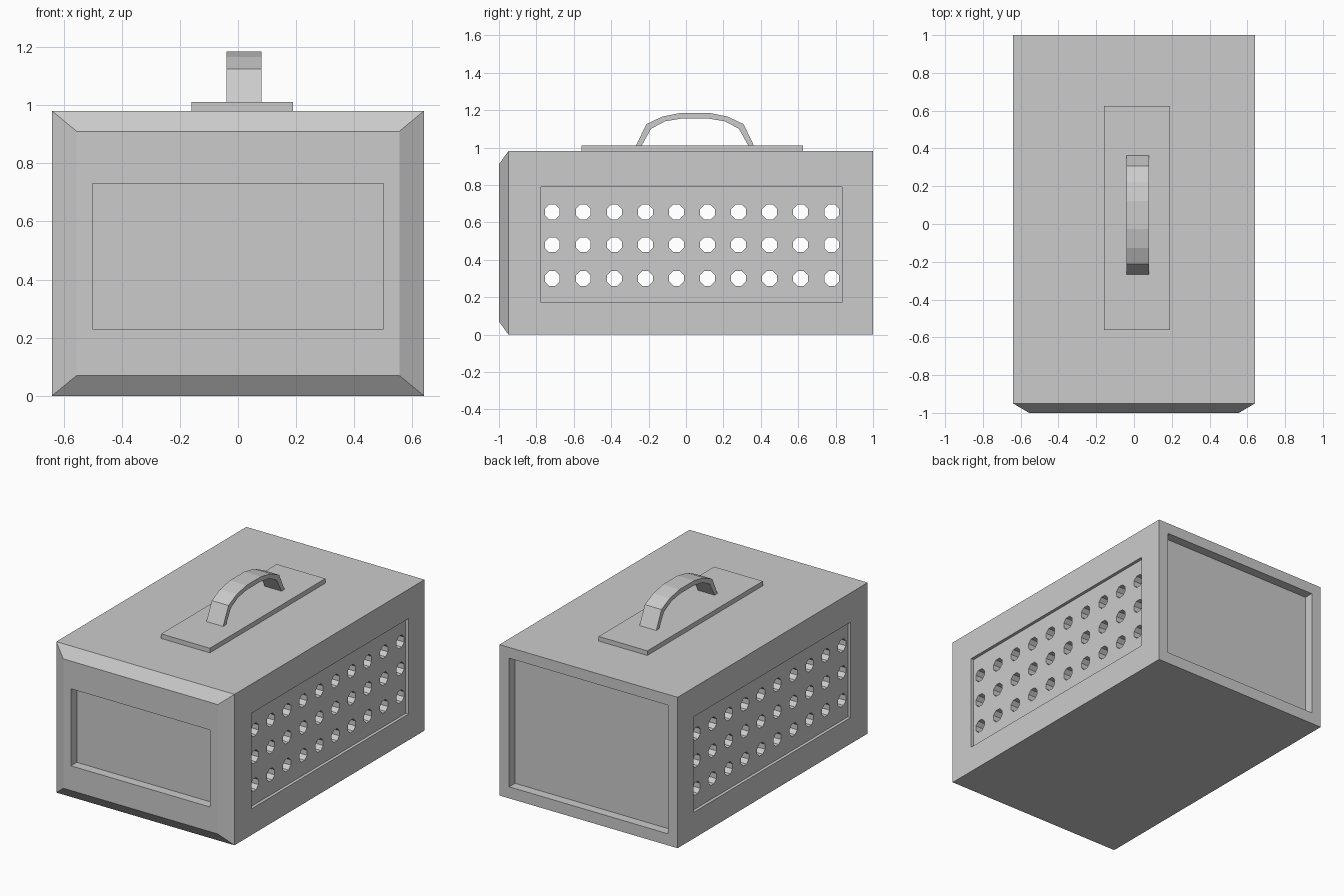
import bpy, bmesh, math
from mathutils import Matrix, Vector

if "Cube" in bpy.data.objects:
    bpy.data.objects.remove(bpy.data.objects["Cube"])

grey = bpy.data.materials.new("light grey")
grey.use_nodes = True
grey.diffuse_color = (0.6, 0.6, 0.6, 1)
grey.node_tree.nodes["Principled BSDF"].inputs["Base Color"].default_value = (0.6, 0.6, 0.6, 1)


def finish(bm, name):
    bmesh.ops.recalc_face_normals(bm, faces=bm.faces)
    mesh = bpy.data.meshes.new(name)
    bm.to_mesh(mesh)
    bm.free()
    mesh.materials.append(grey)
    obj = bpy.data.objects.new(name, mesh)
    bpy.context.collection.objects.link(obj)
    return obj


def box(lo, hi):
    bm = bmesh.new()
    lo, hi = Vector(lo), Vector(hi)
    scale = Matrix.Diagonal((hi - lo).to_4d())
    scale[3][3] = 1
    bmesh.ops.create_cube(bm, size=1, matrix=Matrix.Translation((lo + hi) / 2) @ scale)
    return bm


def face_towards(bm, direction):
    bm.normal_update()
    return max(bm.faces, key=lambda f: f.normal.dot(Vector(direction)))


def step(bm, face, lo, hi):
    """Add a ring inside a rectangular face and move the inner face to lo..hi."""
    bmesh.ops.inset_individual(bm, faces=[face], thickness=0)
    mid = face.calc_center_median()
    for v in face.verts:
        v.co = [lo[i] if v.co[i] < mid[i] else hi[i] for i in range(3)]


# Case body with a chamfered front
bm = box((-0.64, -0.95, 0), (0.64, 1, 0.98))
front = face_towards(bm, (0, -1, 0))
back = face_towards(bm, (0, 1, 0))
sides = [(s, face_towards(bm, (s, 0, 0))) for s in (-1, 1)]
step(bm, front, (-0.555, -1, 0.07), (0.555, -1, 0.91))

# Recessed panels on front, back and both sides
for y in (-1, -0.94):
    step(bm, front, (-0.5, y, 0.23), (0.5, y, 0.73))
for y in (1, 0.94):
    step(bm, back, (-0.57, y, 0.075), (0.57, y, 0.91))
for s, side in sides:
    for x in (0.64, 0.62):
        step(bm, side, (s * x, -0.775, 0.17), (s * x, 0.835, 0.79))
body = finish(bm, "case_body")

# Ventilation holes running across the case
bm = bmesh.new()
turn = Matrix.Rotation(math.pi / 2, 4, "Y") @ Matrix.Rotation(math.pi / 8, 4, "Z")
for column in range(10):
    for z in (0.3, 0.48, 0.655):
        y = -0.715 + column * 0.166
        bmesh.ops.create_cone(bm, cap_ends=True, segments=8, radius1=0.043, radius2=0.043,
                              depth=1.6, matrix=Matrix.Translation((0, y, z)) @ turn)
cutter = finish(bm, "hole_cutter")
cutter.hide_render = True
cut = body.modifiers.new("holes", "BOOLEAN")
cut.operation = "DIFFERENCE"
cut.solver = "EXACT"
cut.object = cutter
bpy.context.view_layer.objects.active = body
bpy.ops.object.modifier_apply(modifier=cut.name)
bpy.data.objects.remove(cutter)

# Plate under the handle
finish(box((-0.16, -0.56, 0.98), (0.19, 0.625, 1.01)), "handle_plate")

# Arched carrying handle: half profiles mirrored about its middle
outer = [(0.315, 1.01), (0.26, 1.125), (0.175, 1.165), (0.075, 1.185)]
inner = [(0.285, 1.01), (0.235, 1.1), (0.16, 1.14), (0.07, 1.155)]


def arch(half):
    return [(-y, z) for y, z in half] + [(y, z) for y, z in reversed(half)]


bm = bmesh.new()
rows = [[bm.verts.new((x, 0.048 + y, z)) for y, z in arch(half)]
        for x, half in ((-0.04, outer), (0.08, outer), (0.08, inner), (-0.04, inner))]
for a, b in zip(rows, rows[1:] + rows[:1]):
    for i in range(len(a) - 1):
        bm.faces.new((a[i], a[i + 1], b[i + 1], b[i]))
for end in (0, -1):
    bm.faces.new([row[end] for row in rows])
finish(bm, "handle")
